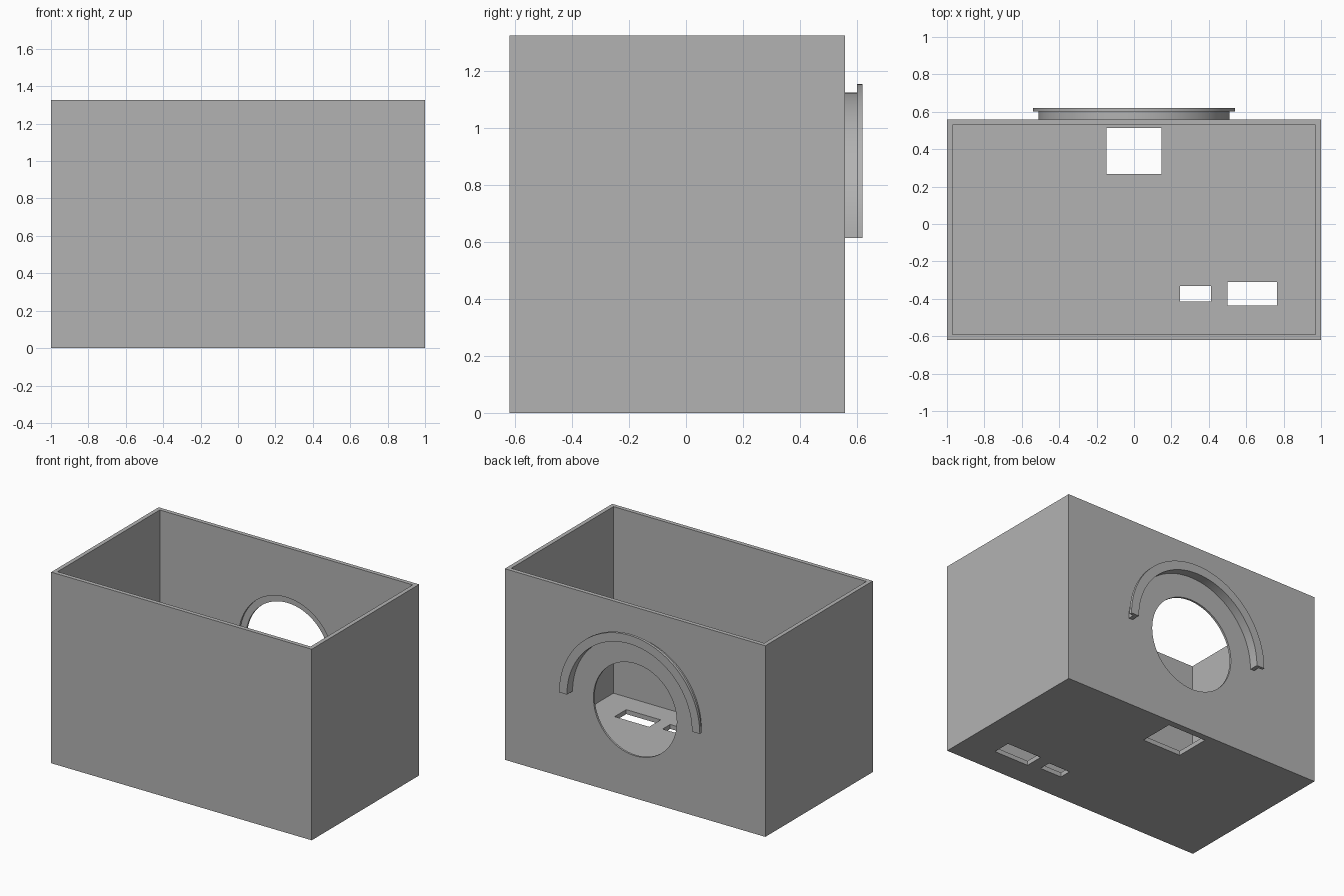
import bpy, bmesh, math
from mathutils import Matrix, Vector

if "Cube" in bpy.data.objects:
    bpy.data.objects.remove(bpy.data.objects["Cube"], do_unlink=True)

FRONT, BACK, HEIGHT, WALL = -0.62, 0.558, 1.326, 0.029
PORT_Z = 0.615

grey = bpy.data.materials.new("plain grey")
grey.use_nodes = True
colour = (0.45, 0.45, 0.45, 1)
grey.diffuse_color = colour
grey.node_tree.nodes["Principled BSDF"].inputs["Base Color"].default_value = colour


def add_object(name, bm):
    bmesh.ops.recalc_face_normals(bm, faces=bm.faces[:])
    mesh = bpy.data.meshes.new(name)
    bm.to_mesh(mesh)
    bm.free()
    mesh.materials.append(grey)
    obj = bpy.data.objects.new(name, mesh)
    bpy.context.collection.objects.link(obj)
    return obj


def block(name, low, high):
    low, high = Vector(low), Vector(high)
    bm = bmesh.new()
    bmesh.ops.create_cube(bm, size=1, matrix=Matrix.Translation((low + high) / 2)
                          @ Matrix.Diagonal((high - low).to_4d()))
    return add_object(name, bm)


def disc(name, radius, y_start, y_end):
    bm = bmesh.new()
    place = Matrix.Translation((0, (y_start + y_end) / 2, PORT_Z))
    bmesh.ops.create_cone(bm, cap_ends=True, segments=96, radius1=radius, radius2=radius,
                          depth=y_end - y_start,
                          matrix=place @ Matrix.Rotation(math.pi / 2, 4, "X"))
    return add_object(name, bm)


def select(obj):
    bpy.ops.object.select_all(action="DESELECT")
    obj.select_set(True)
    bpy.context.view_layer.objects.active = obj


def cut(target, cutter):
    mod = target.modifiers.new("cut", "BOOLEAN")
    mod.operation, mod.solver, mod.object = "DIFFERENCE", "EXACT", cutter
    select(target)
    bpy.ops.object.modifier_apply(modifier=mod.name)
    bpy.data.objects.remove(cutter, do_unlink=True)


# Open-topped box
box = block("open_box", (-1, FRONT, 0), (1, BACK, HEIGHT))
cut(box, block("cavity", (-1 + WALL, FRONT + WALL, WALL + 0.002),
               (1 - WALL, BACK - WALL, HEIGHT + 0.1)))

# Floor openings: left, right, front, back
for x0, x1, y0, y1 in ((-0.147, 0.147, 0.268, 0.513),
                       (0.247, 0.412, -0.415, -0.332),
                       (0.5, 0.765, -0.437, -0.31)):
    cut(box, block("floor_slot", (x0, y0, -0.1), (x1, y1, 0.1)))

# Round port in the back wall, with a wider recess on the inside
cut(box, disc("port_hole", 0.32, BACK - 0.1, BACK + 0.1))
cut(box, disc("port_recess", 0.365, BACK - 0.1, BACK - 0.014))

# Half-ring hood over the port, with a lip on its outer edge
bm = bmesh.new()
section = ((0.48, BACK), (0.51, BACK), (0.51, 0.601),
           (0.54, 0.601), (0.54, 0.62), (0.48, 0.62))
face = bm.faces.new([bm.verts.new((r, y, PORT_Z)) for r, y in section])
start = bmesh.ops.duplicate(bm, geom=[face])["geom"]
bmesh.ops.spin(bm, geom=[face], cent=(0, 0, PORT_Z), axis=(0, -1, 0),
               angle=math.pi, steps=48)
bmesh.ops.remove_doubles(bm, verts=bm.verts[:], dist=0.0001)
hood = add_object("port_hood", bm)

for obj in (box, hood):
    select(obj)
    bpy.ops.object.shade_smooth_by_angle(angle=math.radians(30))
